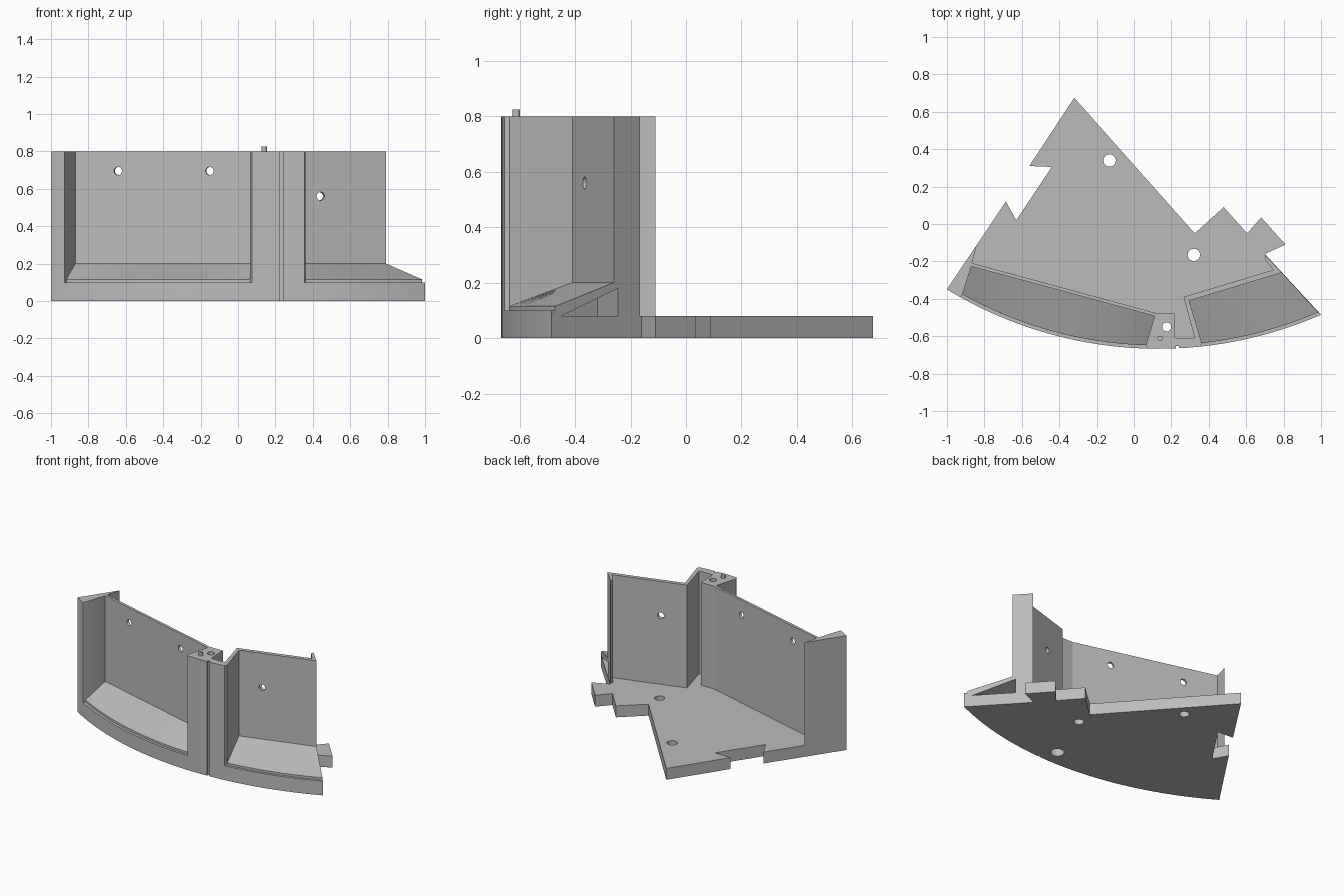
import bpy, bmesh, math
from mathutils import Vector

cube = bpy.data.objects.get("Cube")
if cube:
    bpy.data.objects.remove(cube, do_unlink=True)

grey = bpy.data.materials.new("matte grey")
grey.use_nodes = True
colour = (0.5, 0.5, 0.5, 1)
grey.diffuse_color = colour
grey.node_tree.nodes["Principled BSDF"].inputs["Base Color"].default_value = colour

PLATE, TOP = 0.08, 0.8          # plate thickness and wall height
CX, CY, R = 0.13, 1.503, 2.17   # circle of the curved front
LIP = 0.018                     # depth of the front rebate


def front(x, inset=0.0):
    return (x, CY - math.sqrt((R - inset) ** 2 - (x - CX) ** 2))


def arc(x0, x1, n, inset=0.0):
    return [front(x0 + (x1 - x0) * i / n, inset) for i in range(n + 1)]


def finish(name, bm):
    bmesh.ops.recalc_face_normals(bm, faces=bm.faces[:])
    mesh = bpy.data.meshes.new(name)
    bm.to_mesh(mesh)
    bm.free()
    mesh.materials.append(grey)
    ob = bpy.data.objects.new(name, mesh)
    bpy.context.collection.objects.link(ob)
    return ob


def prism(name, outline, z0, z1):
    bm = bmesh.new()
    face = bm.faces.new([bm.verts.new((x, y, z0)) for x, y in outline])
    ext = bmesh.ops.extrude_face_region(bm, geom=[face])["geom"]
    bmesh.ops.translate(bm, vec=(0, 0, z1 - z0),
                        verts=[v for v in ext if isinstance(v, bmesh.types.BMVert)])
    return finish(name, bm)


def loft(name, sections):
    """Closed solid through matching cross-sections."""
    bm = bmesh.new()
    rings = [[bm.verts.new(p) for p in s] for s in sections]
    n = len(rings[0])
    for a, b in zip(rings, rings[1:]):
        for i in range(n):
            j = (i + 1) % n
            bm.faces.new((a[i], a[j], b[j], b[i]))
    bm.faces.new(rings[0])
    bm.faces.new(rings[-1])
    return finish(name, bm)


def cylinder(name, centre, radius, depth, axis=(0, 0, 1)):
    bm = bmesh.new()
    bmesh.ops.create_cone(bm, cap_ends=True, segments=24, radius1=radius,
                          radius2=radius, depth=depth)
    ob = finish(name, bm)
    turn = Vector((0, 0, 1)).rotation_difference(Vector(axis)).to_matrix().to_4x4()
    ob.data.transform(turn)
    ob.data.transform(turn.Translation(centre))
    return ob


def cut(cutter, *targets):
    for target in targets:
        mod = target.modifiers.new("cut", 'BOOLEAN')
        mod.operation = 'DIFFERENCE'
        mod.solver = 'EXACT'
        mod.object = cutter
        bpy.context.view_layer.objects.active = target
        bpy.ops.object.modifier_apply(modifier=mod.name)
    bpy.data.objects.remove(cutter, do_unlink=True)


# Base plate with curved front, seam groove and interlocking tabs
seam = [(0.225, -0.652), (0.24, -0.652)]
base = prism("base_plate", arc(-1, 0.225, 32) + seam + arc(0.24, 1, 20) + [
    (0.7, -0.16), (0.81, -0.11), (0.68, 0.035), (0.605, -0.05), (0.48, 0.09),
    (0.325, -0.05), (-0.32, 0.675), (-0.56, 0.31), (-0.44, 0.305),
    (-0.63, 0.02), (-0.685, 0.12)], 0, PLATE)

# Full-height end pillar on the right side of the model
end_pillar = prism("end_pillar", arc(-1, -0.927, 3) + [
    front(-0.918, LIP), (-0.87, -0.227), (-0.866, -0.209), (-0.84, -0.11)], PLATE, TOP)

# Centre pillar: solid block on one side, thin angled panel on the other
pillar = prism("centre_pillar", [front(0.065, LIP)] + arc(0.075, 0.225, 6) + seam
               + arc(0.24, 0.355, 4) + [
    front(0.362, LIP), (0.295, -0.41), (0.265, -0.39), (0.325, -0.61),
    (0.22, -0.61), (0.215, -0.475), (0.11, -0.475), (0.11, -0.492)], PLATE, TOP)

# Thin rear walls
long_wall = prism("long_wall", [(-0.87, -0.227), (0.11, -0.492), (0.11, -0.474),
                                (-0.866, -0.209)], PLATE, TOP)
short_wall = prism("short_wall", [(0.295, -0.41), (0.79, -0.26), (0.7, -0.165),
                                  (0.7, -0.19), (0.745, -0.245), (0.265, -0.39)], PLATE, TOP)


# Sloping floors between front edge and walls, with a low ledge in front
def floor(side, x0, x1, back0, back1, n=20):
    a, b = Vector(back0), Vector(back1)
    sections = []
    for i, (x, y) in enumerate(arc(x0, x1, n, LIP)):
        q = a.lerp(b, i / n)
        sections.append([(x, y, PLATE), (x, y, 0.115), (q.x, q.y, 0.2), (q.x, q.y, PLATE)])
    return loft(side + "_sloping_floor", sections)


floor("long", -0.918, 0.065, (-0.87, -0.227), (0.11, -0.492))
short_floor = floor("short", 0.362, 0.985, (0.295, -0.41), (0.79, -0.26))
for side, x0, x1 in (("long", -0.927, 0.075), ("short", 0.355, 1)):
    inner = arc(x0, x1 - (0.015 if x1 == 1 else 0), 24, LIP)
    prism(side + "_front_ledge", arc(x0, x1, 24) + inner[::-1], PLATE, 0.1)

# Wedge-shaped hollow under the short floor, open at the end
along = Vector((0.955, 0.296, 0))
wedge = [Vector(p) for p in ((0.965, -0.45, PLATE), (0.775, -0.245, PLATE),
                             (0.775, -0.245, 0.18))]
cut(loft("hollow_cutter", [[p + along * s for p in wedge] for s in (0.08, -0.25)]),
    short_floor, short_wall)

# Screw holes
for x, y in ((-0.13, 0.34), (0.32, -0.165)):
    cut(cylinder("plate_hole", (x, y, 0.04), 0.033, 0.3), base)
for x in (-0.64, -0.15):
    cut(cylinder("wall_hole", (x, -0.22 - (x + 0.87) * 0.27, 0.695), 0.022, 0.2,
                 (0.26, 0.966, 0)), long_wall)
cut(cylinder("wall_hole", (0.44, -0.36, 0.56), 0.022, 0.2, (-0.29, 0.957, 0)), short_wall)
cut(cylinder("pillar_hole", (0.175, -0.55, 0.4), 0.024, 1.2), base, pillar)
cut(cylinder("pillar_counterbore", (0.175, -0.55, 0), 0.045, 0.1), base)

# Locating peg on the centre pillar
cylinder("locating_peg", (0.14, -0.612, 0.8), 0.014, 0.05)

# Smooth the curved surfaces, keep edges sharp
bpy.ops.object.select_all(action='DESELECT')
for ob in bpy.context.collection.objects:
    if ob.type == 'MESH' and grey.name in ob.data.materials:
        ob.select_set(True)
        bpy.context.view_layer.objects.active = ob
bpy.ops.object.shade_smooth_by_angle(angle=math.radians(25))
